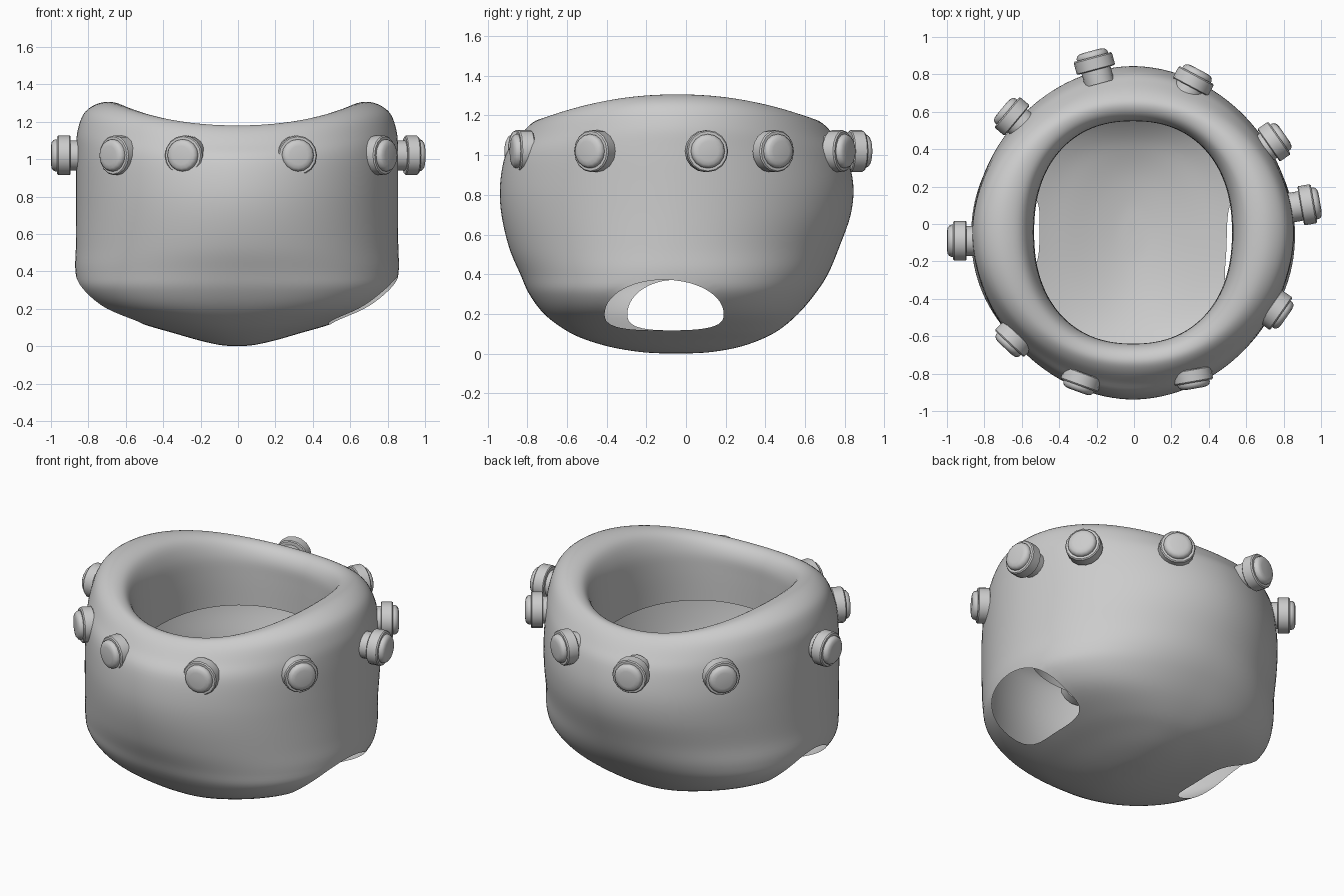
import bpy, bmesh, math
from mathutils import Vector, Matrix

cube = bpy.data.objects.get("Cube")
if cube:
    bpy.data.objects.remove(cube)

grey = bpy.data.materials.new("plain_grey")
grey.use_nodes = True
grey.diffuse_color = (0.6, 0.6, 0.6, 1)
grey.node_tree.nodes["Principled BSDF"].inputs["Base Color"].default_value = (0.6, 0.6, 0.6, 1)

SEGMENTS, STEPS = 128, 5

# Shell profile: half width, centre y, half depth, height, side lift, squareness
profile = [
    (0.01, -0.05, 0.02, 0.0, 0, 2), (0.09, -0.05, 0.16, 0.006, 0, 2),
    (0.2, -0.055, 0.31, 0.03, 0, 2.1),
    (0.34, -0.065, 0.44, 0.07, 0, 2.2), (0.51, -0.07, 0.54, 0.12, 0, 2.3),
    (0.72, -0.075, 0.64, 0.2, 0, 2.35), (0.835, -0.07, 0.72, 0.3, 0, 2.25),
    (0.864, -0.06, 0.775, 0.4, 0, 2.12), (0.862, -0.06, 0.83, 0.53, 0, 2),
    (0.86, -0.05, 0.88, 0.7, 0, 1.94), (0.86, -0.047, 0.89, 0.85, 0, 1.92),
    (0.86, -0.05, 0.86, 1.0, 0.03, 1.92), (0.853, -0.045, 0.805, 1.08, 0.07, 1.94),
    (0.81, -0.045, 0.745, 1.15, 0.105, 2), (0.71, -0.045, 0.69, 1.18, 0.125, 2.1),
    (0.6, -0.045, 0.635, 1.16, 0.12, 2.2), (0.545, -0.045, 0.6, 1.1, 0.08, 2.25),
    (0.53, -0.045, 0.595, 1.0, 0.03, 2.25), (0.53, -0.045, 0.595, 0.82, 0, 2.25),
]


def spline(points, steps):
    """Smooth curve through all points."""
    pts = [Vector(p) for p in points]
    out = []
    for i in range(len(pts) - 1):
        p0, p1, p2 = pts[max(i - 1, 0)], pts[i], pts[i + 1]
        p3 = pts[min(i + 2, len(pts) - 1)]
        for k in range(steps):
            t = k / steps
            out.append(0.5 * (2 * p1 + (p2 - p0) * t
                              + (2 * p0 - 5 * p1 + 4 * p2 - p3) * t * t
                              + (3 * p1 - p0 - 3 * p2 + p3) * t ** 3))
    return out + [pts[-1]]


def power(v, e):
    return math.copysign(abs(v) ** e, v)


def skin(bm, rings):
    for lo, hi in zip(rings, rings[1:]):
        n = len(lo)
        for j in range(n):
            k = (j + 1) % n
            bm.faces.new((lo[j], lo[k], hi[k], hi[j]))


def finish(bm, name, angle):
    mesh = bpy.data.meshes.new(name)
    bm.to_mesh(mesh)
    bm.free()
    mesh.materials.append(grey)
    ob = bpy.data.objects.new(name, mesh)
    bpy.context.collection.objects.link(ob)
    bpy.ops.object.select_all(action="DESELECT")
    ob.select_set(True)
    bpy.context.view_layer.objects.active = ob
    bpy.ops.object.shade_smooth_by_angle(angle=math.radians(angle))
    return ob


# Shell with rolled saddle rim and inner skirt
rows = spline(profile, STEPS)
bm = bmesh.new()
rings = []
for a, cy, b, z, lift, square in rows:
    ring = []
    for j in range(SEGMENTS):
        t = 2 * math.pi * j / SEGMENTS
        c, s = math.cos(t), math.sin(t)
        ring.append(bm.verts.new((a * power(c, 2 / square) - 0.005,
                                  cy + b * power(s, 2 / square), z + lift * c * c)))
    rings.append(ring)
skin(bm, rings)
bm.faces.new(list(reversed(rings[0])))


def surface_x(y, z):
    """Half width of the lower shell at a given depth and height."""
    for r0, r1 in zip(rows, rows[1:]):
        if r0[3] <= z <= r1[3]:
            a, cy, b, _, _, square = r0.lerp(r1, (z - r0[3]) / (r1[3] - r0[3]))
            return a * max(0, 1 - abs((y - cy) / b) ** square) ** (1 / square)


# Leg openings: centre y and half length for each side, rounder above than below
HOLE_Z = 0.2
holes = {1: (-0.11, 0.3), -1: (-0.05, 0.245)}


def hole_distance(y, z, cy, length):
    dz = z - HOLE_Z
    h, e = (0.172, 2) if dz > 0 else (0.083, 3)
    return (abs((y - cy) / length) ** e + abs(dz / h) ** e) ** (1 / e)


for side, (cy, length) in holes.items():
    doomed = set()
    for f in bm.faces:
        m = f.calc_center_median()
        if m.x * side > 0.2 and m.z < 0.5 and hole_distance(m.y, m.z, cy, length) < 1:
            doomed.add(f)
    edge_verts = {v for f in doomed for v in f.verts
                  if any(g not in doomed for g in v.link_faces)}
    bmesh.ops.delete(bm, geom=list(doomed), context="FACES")
    for v in edge_verts:
        d = hole_distance(v.co.y, v.co.z, cy, length)
        y = cy + (v.co.y - cy) / d
        z = HOLE_Z + (v.co.z - HOLE_Z) / d
        v.co = (side * surface_x(y, z) - 0.005, y, z)
finish(bm, "shell", 60)

# Studs: tip x, tip y, heading in degrees
studs = [
    (-1.0, -0.09, 180), (-0.705, 0.62, 140), (-0.23, 0.925, 105), (0.35, 0.825, 62),
    (0.805, 0.48, 35), (0.995, 0.115, 10), (0.815, -0.5, -35), (0.325, -0.88, -80),
    (-0.305, -0.895, -110), (-0.69, -0.665, -133),
]
# Stud outline: radius, distance from the tip
outline = [(0.08, -0.18), (0.08, -0.105), (0.1, -0.105), (0.106, -0.1), (0.106, -0.04),
           (0.1, -0.033), (0.086, -0.033), (0.086, -0.024), (0.081, -0.012),
           (0.07, -0.004), (0.05, 0)]
for i, (x, y, heading) in enumerate(studs):
    bm = bmesh.new()
    rings = [[bm.verts.new((d, r * math.cos(math.tau * j / 16), r * math.sin(math.tau * j / 16)))
              for j in range(16)] for r, d in outline]
    skin(bm, rings)
    bm.faces.new(list(reversed(rings[0])))
    bm.faces.new(rings[-1])
    bmesh.ops.recalc_face_normals(bm, faces=bm.faces)
    ob = finish(bm, f"stud_{i + 1}", 35)
    ob.matrix_world = (Matrix.Translation((x, y, 1.02))
                       @ Matrix.Rotation(math.radians(heading), 4, "Z"))
